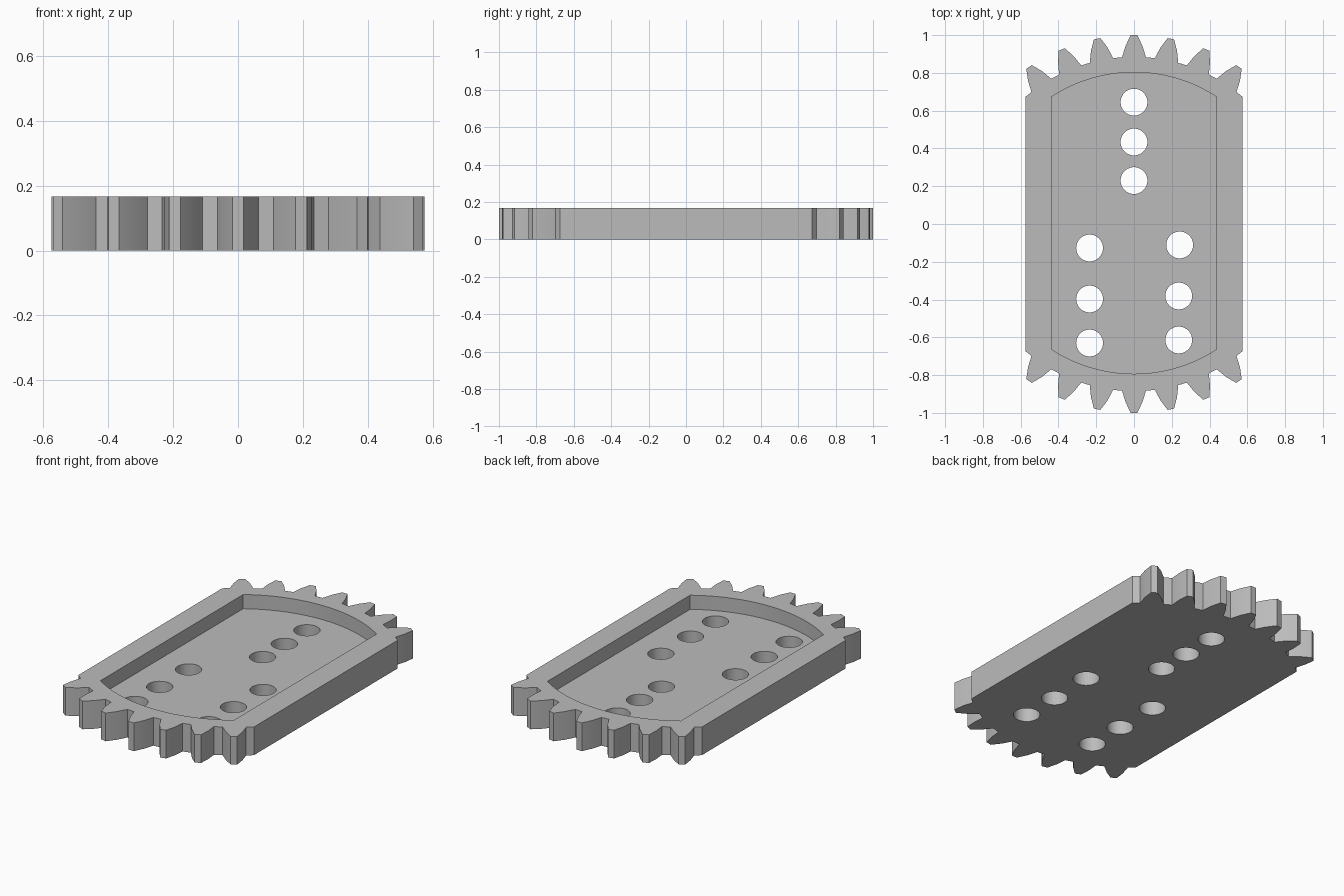
import bpy, bmesh, math

if "Cube" in bpy.data.objects:
    bpy.data.objects.remove(bpy.data.objects["Cube"])

HEIGHT = 0.167       # plate thickness
FLOOR = 0.083        # pocket floor level
HALF_WIDTH = 0.575
TEETH = 32           # pitch of the full gear circle
PROFILE = [(-4.1, 0.885), (-2.7, 0.945), (-1.0, 1.0),
           (1.0, 1.0), (2.7, 0.945), (4.1, 0.885)]  # degrees from tooth axis, radius

grey = bpy.data.materials.new("grey_metal")
grey.use_nodes = True
COLOUR = (0.5, 0.5, 0.5, 1)
grey.diffuse_color = COLOUR
grey.node_tree.nodes["Principled BSDF"].inputs["Base Color"].default_value = COLOUR


def prism(name, outline, z0, z1):
    """Extrude a flat outline from z0 to z1."""
    bm = bmesh.new()
    face = bm.faces.new([bm.verts.new((x, y, z0)) for x, y in outline])
    ext = bmesh.ops.extrude_face_region(bm, geom=[face])["geom"]
    bmesh.ops.translate(bm, vec=(0, 0, z1 - z0),
                        verts=[v for v in ext if isinstance(v, bmesh.types.BMVert)])
    bmesh.ops.recalc_face_normals(bm, faces=bm.faces)
    mesh = bpy.data.meshes.new(name)
    bm.to_mesh(mesh)
    bm.free()
    obj = bpy.data.objects.new(name, mesh)
    bpy.context.collection.objects.link(obj)
    mesh.materials.append(grey)
    return obj


def polar(angle, radius):
    """Point at a clockwise angle from +y."""
    return radius * math.sin(angle), radius * math.cos(angle)


def half_turn(points):
    return points + [(-x, -y) for x, y in points]


def arc(radius, half_width, steps):
    a = math.asin(half_width / radius)
    return [polar(-a + 2 * a * i / steps, radius) for i in range(steps + 1)]


def cut(target, cutter):
    mod = target.modifiers.new(cutter.name, 'BOOLEAN')
    mod.operation = 'DIFFERENCE'
    mod.solver = 'EXACT'
    mod.object = cutter
    bpy.context.view_layer.objects.active = target
    bpy.ops.object.modifier_apply(modifier=mod.name)
    bpy.data.objects.remove(cutter)


# Plate with seven gear teeth at each end and straight sides
corner_y = math.sqrt(0.885 ** 2 - HALF_WIDTH ** 2)
end = [(-HALF_WIDTH, corner_y)]
for k in range(-3, 4):
    for offset, radius in PROFILE:
        end.append(polar(k * math.tau / TEETH + math.radians(offset), radius))
end.append((HALF_WIDTH, corner_y))
plate = prism("toothed_plate", half_turn(end), 0, HEIGHT)

# Sunken pocket with curved ends
pocket = [(x, y + 0.005) for x, y in half_turn(arc(0.798, 0.437, 32))]
cut(plate, prism("pocket_cutter", pocket, FLOOR, HEIGHT + 0.1))

# Round through holes
holes = [(0, 0.645), (0, 0.434), (0, 0.23),
         (-0.235, -0.127), (-0.235, -0.397), (-0.235, -0.63),
         (0.242, -0.111), (0.237, -0.381), (0.237, -0.614)]
for hx, hy in holes:
    ring = [polar(i * math.tau / 40, 0.071) for i in range(40)]
    cut(plate, prism("hole_cutter", [(hx + x, hy + y) for x, y in ring], -0.1, HEIGHT + 0.1))

# Smooth curved walls, crisp edges
bpy.ops.object.select_all(action='DESELECT')
plate.select_set(True)
bpy.context.view_layer.objects.active = plate
bpy.ops.object.shade_smooth_by_angle(angle=math.radians(15))
